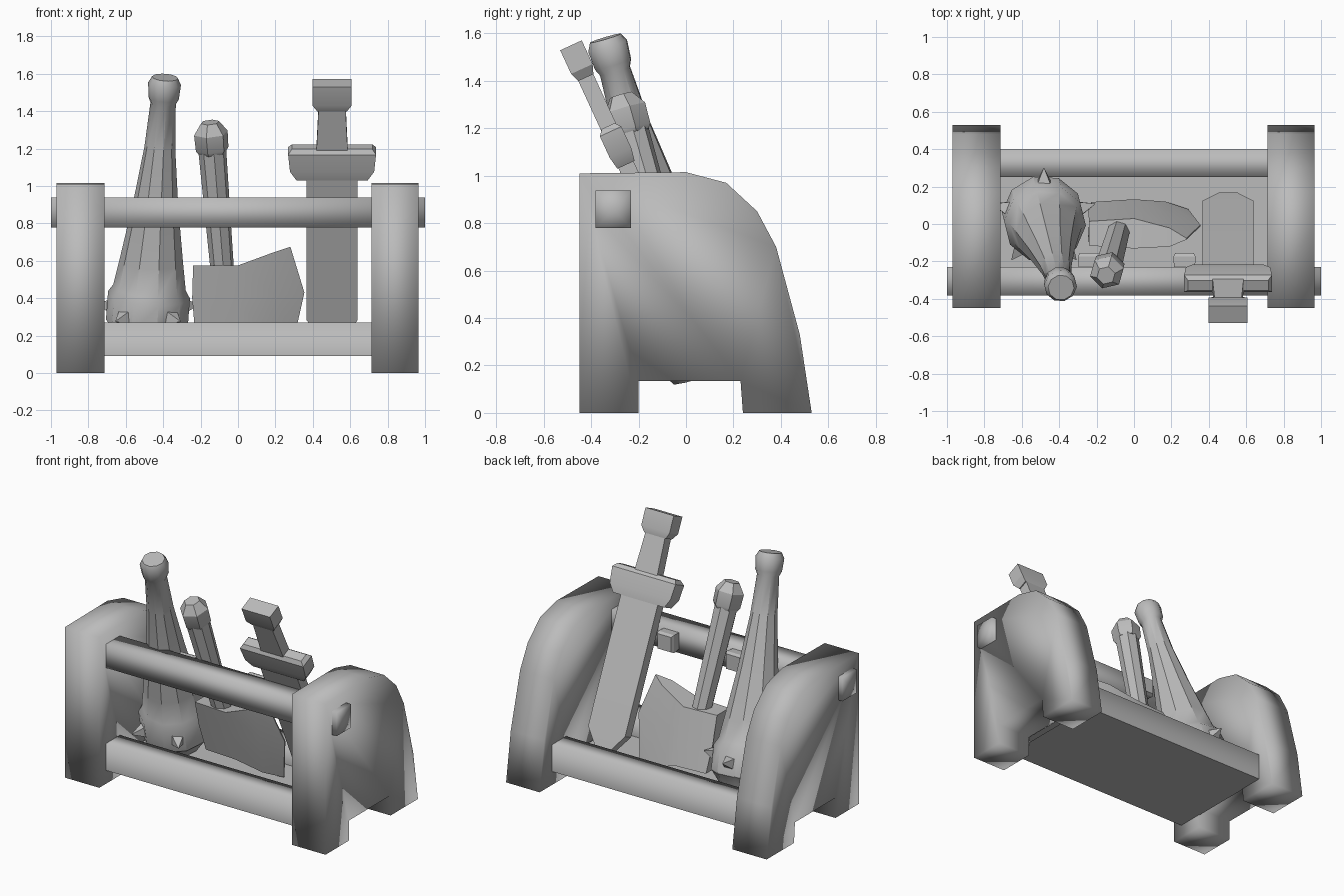
import bpy, bmesh, math
from mathutils import Vector, Matrix

cube = bpy.data.objects.get("Cube")
if cube:
    bpy.data.objects.remove(cube, do_unlink=True)

grey = bpy.data.materials.new("grey")
grey.use_nodes = True
GREY = (0.5, 0.5, 0.5, 1)
grey.diffuse_color = GREY
grey.node_tree.nodes["Principled BSDF"].inputs["Base Color"].default_value = GREY


def finish(name, bm, angle, matrix=None):
    """Turn a bmesh into a shaded object."""
    if matrix:
        bm.transform(matrix)
    bmesh.ops.recalc_face_normals(bm, faces=bm.faces)
    mesh = bpy.data.meshes.new(name)
    bm.to_mesh(mesh)
    bm.free()
    mesh.materials.append(grey)
    obj = bpy.data.objects.new(name, mesh)
    bpy.context.collection.objects.link(obj)
    bpy.ops.object.select_all(action='DESELECT')
    obj.select_set(True)
    bpy.context.view_layer.objects.active = obj
    if angle >= 180:
        bpy.ops.object.shade_smooth()
    else:
        bpy.ops.object.shade_smooth_by_angle(angle=math.radians(angle))
    return obj


def loft(name, rings, angle=40, matrix=None, caps=True):
    """Skin a list of equal-length point rings."""
    bm = bmesh.new()
    rows = [[bm.verts.new(p) for p in ring] for ring in rings]
    n = len(rows[0])
    for a, b in zip(rows, rows[1:]):
        for i in range(n):
            j = (i + 1) % n
            bm.faces.new((a[i], a[j], b[j], b[i]))
    if caps:
        bm.faces.new(rows[0])
        bm.faces.new(rows[-1])
    return finish(name, bm, angle, matrix)


def turned(name, profile, sides, matrix, angle=40):
    """Round part from (height, radius) pairs."""
    rings = [[(r * math.cos(2 * math.pi * (i + .5) / sides),
               r * math.sin(2 * math.pi * (i + .5) / sides), h)
              for i in range(sides)] for h, r in profile]
    return loft(name, rings, angle, matrix)


def box_rings(sections):
    """Rectangular rings from (distance, half width, half thickness)."""
    return [[(-w, -t, s), (w, -t, s), (w, t, s), (-w, t, s)] for s, w, t in sections]


def along(a, b):
    """Matrix placing local z on the line from a to b, plus its length."""
    a, d = Vector(a), Vector(b) - Vector(a)
    return Matrix.Translation(a) @ d.to_track_quat('Z', 'Y').to_matrix().to_4x4(), d.length


# Side panels with arched back and notched feet
panel = [(-.45, 0), (-.45, 1.01), (0, 1.015), (.17, .97), (.30, .85), (.38, .70),
         (.48, .33), (.53, 0), (.24, 0), (.23, .135), (-.2, .135), (-.2, 0)]
for side, x0, x1 in (("right", -.97, -.715), ("left", .715, .965)):
    loft(side + "_panel", [[(x, y, z) for y, z in panel] for x in (x0, x1)], 180)

# Tray with front and back rims, open at the hidden ends
tray = [(-.38, .09), (-.38, .27), (-.23, .27), (-.23, .13),
        (.25, .13), (.25, .27), (.40, .27), (.40, .09)]
tray_obj = loft("tray", [[(x, y, z) for y, z in tray] for x in (-.72, .72)], 180, caps=False)
for p in tray_obj.data.polygons:
    if p.normal.z < -.9 or abs(p.center.z - .13) < .01:
        p.use_smooth = False

# Square upper rail running through both panels
bm = bmesh.new()
rail = [[bm.verts.new((x, -.306 + sy * .075, .858 + sz * .079))
         for sy, sz in ((-1, -1), (1, -1), (1, 1), (-1, 1))] for x in (-1, 1)]
for i in range(4):
    j = (i + 1) % 4
    bm.faces.new((rail[0][i], rail[0][j], rail[1][j], rail[1][i]))
for x, ring in zip((-1, 1), rail):
    hub = bm.verts.new((x, -.306, .858))
    for i in range(4):
        bm.faces.new((ring[i], ring[(i + 1) % 4], hub))
finish("upper_rail", bm, 180)

# Pegs behind the upper rail
for i, x in enumerate((-.24, .27)):
    loft(f"peg_{i + 1}", [[(x + sx * w, y, .86 + sz * w) for sx, sz in
                           ((-1, -1), (1, -1), (1, 1), (-1, 1))]
                          for y, w in ((-.24, .055), (-.175, .06), (-.155, .05))], 30)

# Spiked club leaning on the rail
club, length = along((-.495, .08, .16), (-.39, -.34, 1.58))
turned("club_body", [(0, .14), (.06, .18), (.1, .21), (.11, .22), (.27, .22), (.31, .195),
                     (.46, .17), (.77, .122), (1.09, .083), (1.34, .068), (1.37, .082),
                     (1.45, .088), (length, .07)], 10, club, 35)
for k in range(5):
    a = math.radians(90 + 72 * k)
    out = Vector((math.cos(a), math.sin(a), 0))
    # Aim each spike outward around the upright, then tilt with the club
    base = club @ Vector((0, 0, .19))
    tilt = Vector((0, -.29, .957))
    d = (out - tilt * out.dot(tilt)).normalized()
    place, _ = along(base + d * .195, base + d * .285)
    turned(f"club_spike_{k + 1}", [(0, .055), (.09, .003)], 4, place, 20)

# Axe: shaft, pommel and flared blade
shaft, length = along((-.08, -.03, .5), (-.15, -.275, 1.34))
turned("axe_shaft", [(0, .062), (length - .1, .076)], 8, shaft)
turned("axe_pommel", [(length - .17, .076), (length - .15, .09), (length - .06, .093),
                      (length, .05)], 6, shaft, 30)
blade = [((-.24, .575), (-.245, .40), (-.23, .22), .065),
         ((0, .575), (0, .40), (0, .22), .08),
         ((.19, .645), (.205, .42), (.17, .16), .05),
         ((.28, .675), (.355, .43), (.29, .14), .004)]
rings = []
for top, mid, low, t in blade:
    pts = [(top, -t), (mid, -t), (low, -t), (low, t), (mid, t), (top, t)]
    rings.append([(x, s - (z - .4) * .29, z) for (x, z), s in pts])
loft("axe_blade", rings, 25)

# Sword leaning point down: local z runs from pommel to tip
sword = Matrix.Translation((.503, -.485, 1.55)) @ Matrix((
    (1, 0, 0, 0), (0, .908, .418, 0), (0, .418, -.908, 0), (0, 0, 0, 1)))
sword_parts = {
    "sword_pommel": [(0, .105, .05), (.11, .105, .05), (.15, .08, .035)],
    "sword_grip": [(.13, .072, .035), (.42, .085, .035)],
    "sword_guard": [(.375, .215, .03), (.40, .235, .05), (.50, .225, .05), (.555, .19, .04)],
    "sword_blade": [(.5, .137, .035), (1.38, .137, .035), (1.497, .05, .03)],
}
for name, sections in sword_parts.items():
    loft(name, box_rings(sections), 30, sword)
